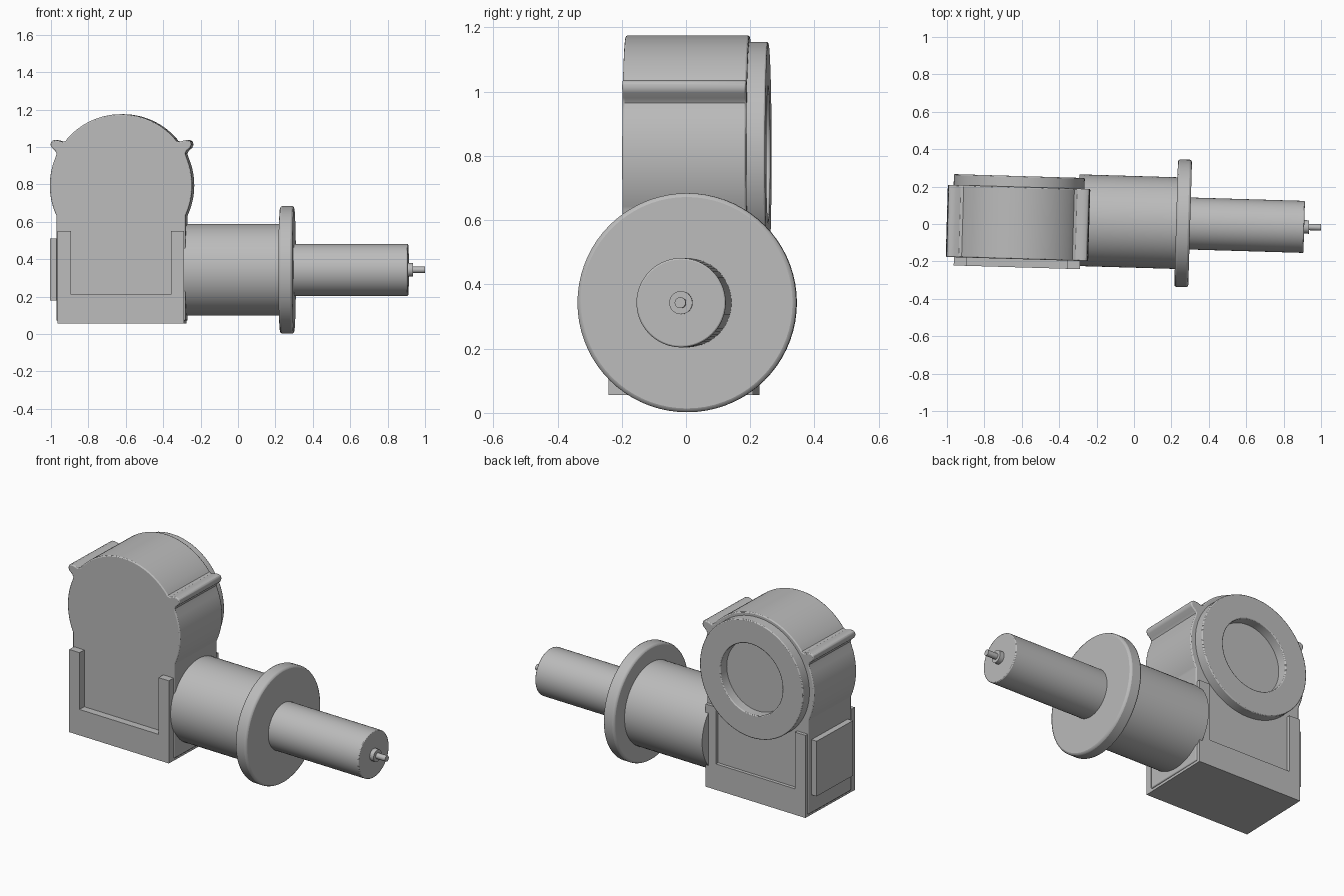
import bpy, bmesh
from math import sin, cos, pi, radians, atan2
from mathutils import Matrix

if "Cube" in bpy.data.objects:
    bpy.data.objects.remove(bpy.data.objects["Cube"])

# One grey paint for the whole machine
grey = bpy.data.materials.new("machine_grey")
grey.use_nodes = True
colour = (0.5, 0.5, 0.5, 1)
grey.diffuse_color = colour
grey.node_tree.nodes["Principled BSDF"].inputs["Base Color"].default_value = colour

TURN = Matrix.Rotation(radians(-1.7), 4, "Z")   # whole unit sits slightly turned
CX = -0.62                                      # housing centre line
FRONT, BACK = -0.206, 0.18                      # housing faces


def finish(name, bm, bevel=0.0, smooth=True):
    bmesh.ops.recalc_face_normals(bm, faces=bm.faces)
    mesh = bpy.data.meshes.new(name)
    bm.to_mesh(mesh)
    bm.free()
    mesh.materials.append(grey)
    obj = bpy.data.objects.new(name, mesh)
    bpy.context.collection.objects.link(obj)
    obj.matrix_world = TURN
    if bevel:
        mod = obj.modifiers.new("edge_round", "BEVEL")
        mod.width = bevel
        mod.segments = 2
        mod.limit_method = "ANGLE"
        mod.angle_limit = radians(50)
    if smooth:
        bpy.ops.object.select_all(action="DESELECT")
        obj.select_set(True)
        bpy.context.view_layer.objects.active = obj
        bpy.ops.object.shade_smooth_by_angle(angle=radians(35))
    return obj


def extrude_xz(name, points, y0, y1, bevel=0.0, smooth=True):
    """Extrude an outline in the x-z plane from y0 to y1."""
    bm = bmesh.new()
    face = bm.faces.new([bm.verts.new((x, y0, z)) for x, z in points])
    new = bmesh.ops.extrude_face_region(bm, geom=[face])["geom"]
    verts = [v for v in new if isinstance(v, bmesh.types.BMVert)]
    bmesh.ops.translate(bm, verts=verts, vec=(0, y1 - y0, 0))
    return finish(name, bm, bevel, smooth)


def box(name, x0, x1, y0, y1, z0, z1):
    return extrude_xz(name, [(x0, z0), (x1, z0), (x1, z1), (x0, z1)], y0, y1, smooth=False)


def lathe(name, profile, centre, axis, closed=False, bevel=0.0, steps=72):
    """Spin (distance, radius) points about an axis along x or y."""
    bm = bmesh.new()
    rings = []
    for d, r in profile:
        ring = []
        for i in range(steps):
            a = 2 * pi * i / steps
            u, w = r * cos(a), r * sin(a)
            co = (d, u, w) if axis == "x" else (u, d, w)
            ring.append(bm.verts.new([c + o for c, o in zip(co, centre)]))
        rings.append(ring)
    pairs = list(zip(rings, rings[1:]))
    if closed:
        pairs.append((rings[-1], rings[0]))
    else:
        bm.faces.new(rings[0])
        bm.faces.new(rings[-1])
    for a, b in pairs:
        for i in range(steps):
            j = (i + 1) % steps
            bm.faces.new((a[i], a[j], b[j], b[i]))
    return finish(name, bm, bevel)


# Housing: straight sides, round upper drum and a rounded lip on each shoulder
R, CZ = 0.381, 0.794
half = [(0.345, 0.07), (0.345, 0.632)]
a0, a1 = atan2(-0.152, 0.35), atan2(0.15, 0.35)
half += [(R * cos(a), CZ + R * sin(a)) for a in [a0 + (a1 - a0) * i / 12 for i in range(13)]]
half += [(0.344, 0.965), (0.352, 0.98), (0.37, 0.995), (0.377, 1.012), (0.373, 1.03),
         (0.357, 1.037), (0.337, 1.035), (0.312, 1.027), (0.296, 1.032)]
a2 = atan2(0.25, 0.285)
half += [(R * cos(a), CZ + R * sin(a)) for a in [a2 + (pi / 2 - a2) * i / 14 for i in range(15)]]
outline = [(CX + x, z) for x, z in half] + [(CX - x, z) for x, z in reversed(half[:-1])]
extrude_xz("housing", outline, FRONT, BACK, bevel=0.006)

# Open ring on the back of the drum
lathe("back_ring", [(BACK - 0.01, 0.35), (0.238, 0.35), (0.238, 0.21), (BACK - 0.01, 0.21)],
      (CX, 0, 0.805), "y", closed=True, bevel=0.005)

# Base: foot block with a U-shaped plate front and back
X0, X1, POST = -0.957, -0.282, 0.07
box("base_foot", X0, X1, -0.25, 0.2, 0.055, 0.12)
u_shape = [(X0, 0.055), (X1, 0.055), (X1, 0.55), (X1 - POST, 0.55),
           (X1 - POST, 0.21), (X0 + POST, 0.21), (X0 + POST, 0.55), (X0, 0.55)]
for name, y0, y1 in (("front_frame", -0.25, FRONT + 0.005), ("back_frame", BACK - 0.005, 0.2)):
    extrude_xz(name, u_shape, y0, y1, smooth=False)

# Cover panel on the outer side
box("side_cover", -1.0, -0.96, -0.175, 0.155, 0.18, 0.51)

# Motor: barrel, flange, drive tube and end pin on one axis
AXIS = (0, 0.0115, 0.343)
for name, x0, x1, r, bevel in (
        ("motor_barrel", -0.3, 0.23, 0.245, 0.0),
        ("motor_flange", 0.225, 0.3, 0.341, 0.012),
        ("drive_tube", 0.29, 0.91, 0.139, 0.005),
        ("pin_collar", 0.9, 0.936, 0.036, 0.0),
        ("end_pin", 0.93, 1.0, 0.017, 0.0)):
    lathe(name, [(x0, r), (x1, r)], AXIS, "x", bevel=bevel)
